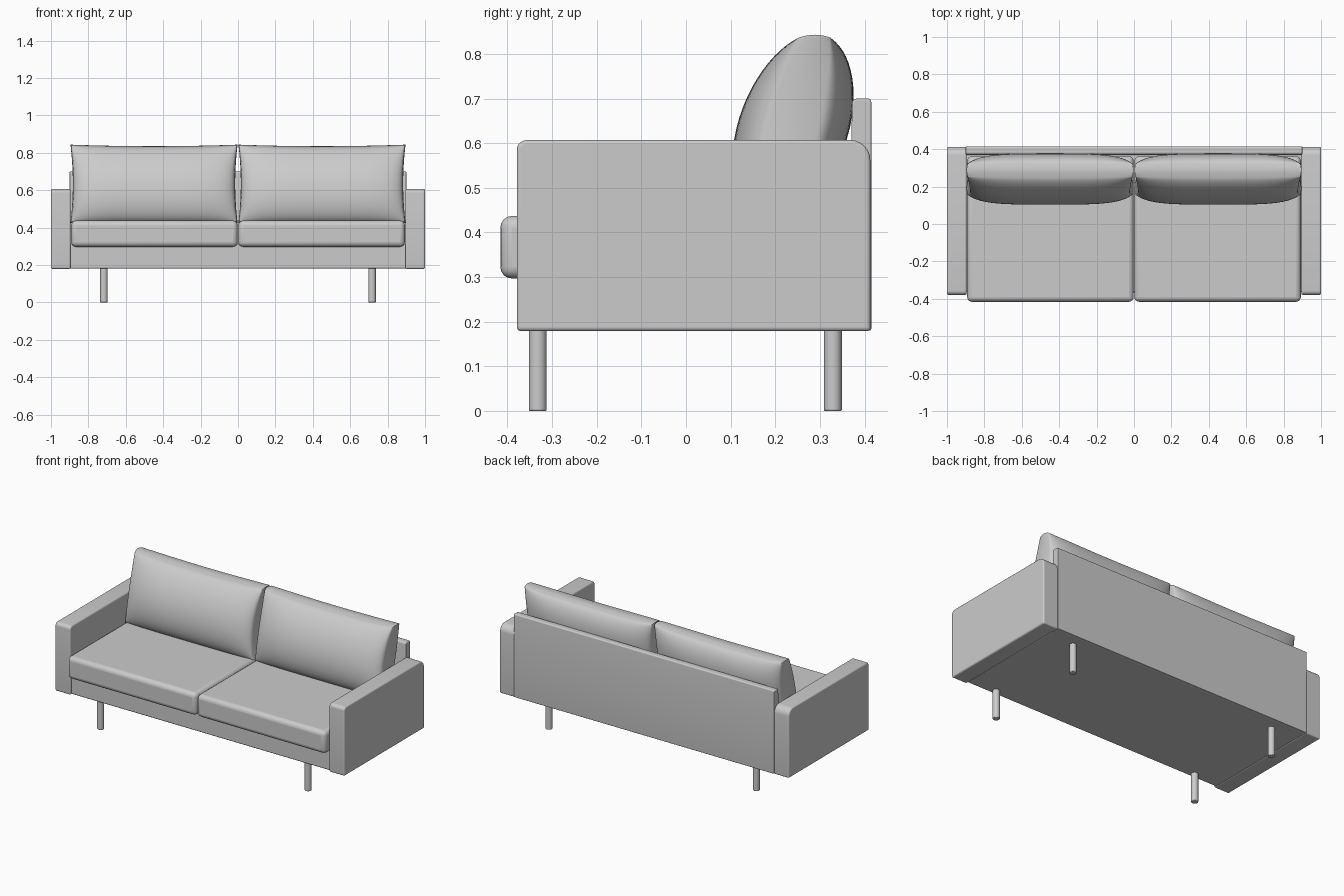
import bpy, bmesh, math
from mathutils import Vector, Matrix

if "Cube" in bpy.data.objects:
    bpy.data.objects.remove(bpy.data.objects["Cube"])

fabric = bpy.data.materials.new("grey fabric")
fabric.diffuse_color = (0.6, 0.6, 0.6, 1)
fabric.use_nodes = True
fabric.node_tree.nodes["Principled BSDF"].inputs["Base Color"].default_value = fabric.diffuse_color


def finish(name, bm, bevel=0, segments=3, angle=40):
    """Turn a bmesh into a smooth shaded object with an optional bevel."""
    bmesh.ops.recalc_face_normals(bm, faces=bm.faces[:])
    mesh = bpy.data.meshes.new(name)
    bm.to_mesh(mesh)
    bm.free()
    mesh.materials.append(fabric)
    ob = bpy.data.objects.new(name, mesh)
    bpy.context.collection.objects.link(ob)
    if bevel:
        mod = ob.modifiers.new("bevel", 'BEVEL')
        mod.width, mod.segments = bevel, segments
        mod.limit_method, mod.angle_limit = 'ANGLE', math.radians(40)
    bpy.ops.object.select_all(action='DESELECT')
    bpy.context.view_layer.objects.active = ob
    ob.select_set(True)
    bpy.ops.object.shade_smooth_by_angle(angle=math.radians(angle))
    return ob


def box(name, lo, hi, bevel, segments=3):
    bm = bmesh.new()
    bmesh.ops.create_cube(bm, size=1)
    for v in bm.verts:
        v.co = Vector([(a + b) / 2 + c * (b - a) for a, b, c in zip(lo, hi, v.co)])
    return finish(name, bm, bevel, segments)


def side_profile(name, x0, x1, corners, bevel):
    """Extrude a side outline along x; corners are (y, z, radius)."""
    pts, n = [], len(corners)
    for i, (y, z, r) in enumerate(corners):
        p = Vector((y, z))
        a = (Vector(corners[i - 1][:2]) - p).normalized()
        b = (Vector(corners[(i + 1) % n][:2]) - p).normalized()
        for k in range(7):
            t = k / 6 * math.pi / 2
            pts.append(p + a * r * (1 - math.sin(t)) + b * r * (1 - math.cos(t)))
    bm = bmesh.new()
    face = bm.faces.new([bm.verts.new((x0, p.x, p.y)) for p in pts])
    ext = bmesh.ops.extrude_face_region(bm, geom=[face])
    bmesh.ops.translate(bm, vec=(x1 - x0, 0, 0),
                        verts=[g for g in ext['geom'] if isinstance(g, bmesh.types.BMVert)])
    return finish(name, bm, bevel)


def back_cushion(name, cx, half_w):
    """Box pillow with thin border, bulging faces and a backward lean."""
    bm = bmesh.new()
    nu, nv, nt = 40, 26, 4
    zc, half_h = 0.634, 0.203

    def point(u, v, t):
        edge = 0.035 + 0.02 * (1 - v * v)
        bulge = 0.072 * (max(0, 1 - u ** 4) ** 0.5) * (max(0, 1 - v * v) ** 0.55)
        x = cx + u * (half_w - 0.012 * (1 - v * v) * abs(u))
        # border bows outward a little between its two seams
        x += 0.005 * math.copysign(1 - t * t, u) * (abs(u) > 0.999)
        z = zc + v * (half_h - 0.008 * (1 - u * u) * (v > 0))
        z += 0.006 * math.copysign(1 - t * t, v) * (abs(v) > 0.999)
        y = 0.24 + 0.235 * (z - zc) + t * (edge + bulge)
        return bm.verts.new((x, y, z))

    us = [math.sin((2 * i / nu - 1) * math.pi / 2) for i in range(nu + 1)]
    vs = [math.sin((2 * i / nv - 1) * math.pi / 2) for i in range(nv + 1)]
    ts = [2 * i / nt - 1 for i in range(nt + 1)]

    def sheet(p, q, f):
        g = [[f(a, b) for b in q] for a in p]
        for i in range(len(p) - 1):
            for j in range(len(q) - 1):
                bm.faces.new((g[i][j], g[i + 1][j], g[i + 1][j + 1], g[i][j + 1]))

    for s in (-1, 1):
        sheet(us, vs, lambda u, v: point(u, v, s))
        sheet(us, ts, lambda u, t: point(u, s, t))
        sheet(vs, ts, lambda v, t: point(s, v, t))
    bmesh.ops.remove_doubles(bm, verts=bm.verts[:], dist=0.0004)
    return finish(name, bm, angle=45)


# Frame: base and back panel
box("base", (-0.9, -0.365, 0.18), (0.9, 0.38, 0.31), 0.008)
side_profile("back_panel", -0.9, 0.9,
             [(0.415, 0.18, 0.004), (0.415, 0.70, 0.008),
              (0.372, 0.70, 0.012), (0.365, 0.18, 0.004)], 0.004)

for side, s in (("left", -1), ("right", 1)):
    # Armrest, with a softer top back corner
    side_profile(side + "_arm", s * 0.895, s * 1.0,
                 [(-0.379, 0.179, 0.01), (0.413, 0.179, 0.008),
                  (0.413, 0.607, 0.045), (-0.379, 0.607, 0.022)], 0.012)
    # Seat cushion
    x0, x1 = sorted((s * 0.002, s * 0.892))
    box(side + "_seat_cushion", (x0, -0.416, 0.297), (x1, 0.362, 0.437), 0.026, 4)
    # Back cushion
    back_cushion(side + "_back_cushion", s * 0.449, 0.441)
    # Legs
    for end, y in (("front", -0.332), ("back", 0.329)):
        bm = bmesh.new()
        bmesh.ops.create_cone(bm, cap_ends=True, segments=24, radius1=0.02, radius2=0.02,
                              depth=0.19, matrix=Matrix.Translation((s * 0.717, y, 0.095)))
        finish(side + "_" + end + "_leg", bm, 0.003, 2)
